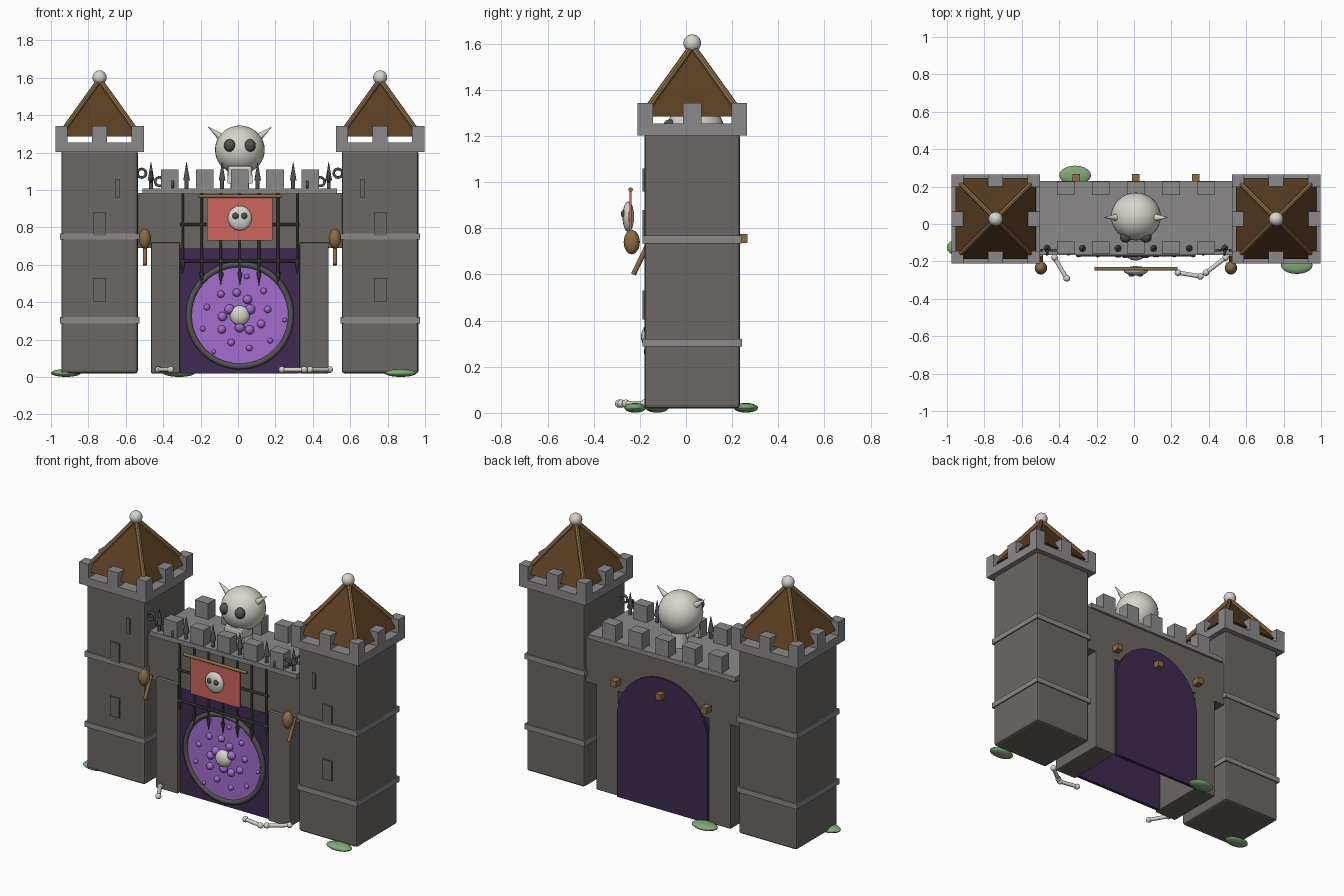
import bpy, bmesh, math
from mathutils import Vector, Matrix

if "Cube" in bpy.data.objects:
    bpy.data.objects.remove(bpy.data.objects["Cube"])

def mat(name, r, g, b):
    m = bpy.data.materials.new(name)
    m.diffuse_color = (r, g, b, 1)
    m.use_nodes = True
    m.node_tree.nodes["Principled BSDF"].inputs["Base Color"].default_value = m.diffuse_color
    return m

STONE = mat("warm stone", .15, .135, .125)
TRIM = mat("light stone", .26, .25, .25)
DARK = mat("dark violet", .05, .024, .085)
PORTAL = mat("bright violet", .37, .15, .62)
ROOF = mat("dark wood", .10, .047, .016)
WOOD = mat("light wood", .26, .15, .06)
METAL = mat("dark metal", .085, .085, .085)
BONE = mat("bone", .68, .66, .6)
RED = mat("banner red", .61, .13, .11)
GREEN = mat("moss green", .22, .40, .19)
CX = 0.01  # symmetry axis of the gatehouse

def finish(name, bm, m, smooth=False):
    me = bpy.data.meshes.new(name)
    bm.to_mesh(me)
    bm.free()
    ob = bpy.data.objects.new(name, me)
    bpy.context.collection.objects.link(ob)
    me.materials.append(m)
    if smooth:
        for p in me.polygons:
            p.use_smooth = True
        me.set_sharp_from_angle(angle=math.radians(40))
    return ob

def box(name, x0, x1, y0, y1, z0, z1, m, bevel=0):
    bm = bmesh.new()
    bmesh.ops.create_cube(bm, size=1)
    for v in bm.verts:
        v.co = ((x0 + x1) / 2 + v.co.x * (x1 - x0), (y0 + y1) / 2 + v.co.y * (y1 - y0),
                (z0 + z1) / 2 + v.co.z * (z1 - z0))
    if bevel:
        bmesh.ops.bevel(bm, geom=bm.edges[:], offset=bevel, segments=2, profile=.5, affect='EDGES')
    return finish(name, bm, m)

def ball(name, loc, r, m, seg=20):
    r = r if isinstance(r, tuple) else (r, r, r)
    bm = bmesh.new()
    bmesh.ops.create_uvsphere(bm, u_segments=seg, v_segments=seg // 2 + 2, radius=1,
                              matrix=Matrix.Translation(loc) @ Matrix.Diagonal((*r, 1)))
    return finish(name, bm, m, True)

def rod(name, a, b, r1, r2, m, seg=10):
    a, b = Vector(a), Vector(b)
    d = b - a
    mx = Matrix.Translation((a + b) / 2) @ d.to_track_quat('Z', 'Y').to_matrix().to_4x4()
    bm = bmesh.new()
    bmesh.ops.create_cone(bm, cap_ends=True, segments=seg, radius1=r1, radius2=r2,
                          depth=d.length, matrix=mx)
    return finish(name, bm, m, True)

def ring(name, loc, r, minor, m, rot, seg=48):
    bpy.ops.mesh.primitive_torus_add(location=loc, rotation=rot, major_radius=r,
                                     minor_radius=minor, major_segments=seg, minor_segments=10)
    ob = bpy.context.object
    ob.name = name
    ob.data.materials.append(m)
    for p in ob.data.polygons:
        p.use_smooth = True

def prism(name, pts, y0, y1, m):
    bm = bmesh.new()
    f = bm.faces.new([bm.verts.new((x, y0, z)) for x, z in pts])
    ext = bmesh.ops.extrude_face_region(bm, geom=[f])
    for v in ext['geom']:
        if isinstance(v, bmesh.types.BMVert):
            v.co.y = y1
    bmesh.ops.recalc_face_normals(bm, faces=bm.faces[:])
    return finish(name, bm, m)

# Towers
TY = 0.027
for s, side in ((-1, "left"), (1, "right")):
    tx = CX + s * .75
    box(side + "_tower", tx - .205, tx + .205, TY - .207, TY + .207, .02, 1.21, STONE, .014)
    for z0, z1 in ((.287, .32), (.735, .768)):
        box(side + "_tower_band", tx - .213, tx + .213, TY - .215, TY + .215, z0, z1, TRIM)
    # crown and merlons
    box(side + "_crown", tx - .237, tx + .237, TY - .237, TY + .237, 1.203, 1.255, TRIM)
    for i in (-1, 0, 1):
        for j in (-1, 0, 1):
            if i or j:
                hx = .04 if i == 0 else .033
                hy = .04 if j == 0 else .033
                x, y = tx + i * .204, TY + j * .204
                box(side + "_crown_merlon", x - hx, x + hx, y - hy, y + hy, 1.25, 1.343, TRIM)
    # pyramid roof with corner ribs and finial
    bm = bmesh.new()
    h = .215
    base = [bm.verts.new((tx + a * h, TY + b * h, 1.285)) for a, b in ((-1, -1), (1, -1), (1, 1), (-1, 1))]
    apex = bm.verts.new((tx, TY, 1.585))
    bm.faces.new(base[::-1])
    for k in range(4):
        bm.faces.new((base[k], base[(k + 1) % 4], apex))
    finish(side + "_roof", bm, ROOF)
    for a in (-1, 1):
        for b in (-1, 1):
            rod(side + "_roof_rib", (tx + a * .222, TY + b * .222, 1.28), (tx, TY, 1.59), .014, .014, WOOD, 8)
    ball(side + "_finial", (tx, TY, 1.602), .038, BONE)
    # front window plates
    for x, w, z0, z1 in ((tx, .033, .757, .88), (tx, .033, .405, .53), (CX + s * .655, .011, .96, 1.06)):
        box(side + "_window", x - w, x + w, -.189, -.178, z0, z1, STONE)
    # torch
    x = CX + s * .508
    ball(side + "_torch_head", (x, -.235, .74), (.033, .035, .053), WOOD)
    rod(side + "_torch_handle", (x, -.228, .60), (x, -.165, .73), .011, .011, WOOD)

    # gate pillar
    xs = sorted((CX + s * .32, CX + s * .475))
    box(side + "_pillar", xs[0], xs[1], -.167, .215, .02, .72, STONE, .006)
    # loose chain on the battlement
    for k, (dx, z) in enumerate(((.525, 1.09), (.475, 1.07), (.43, 1.045), (.36, 1.03))):
        ring(side + "_chain_link", (CX + s * dx, -.14, z), .023, .007, METAL,
             (math.pi / 2, 0, 0) if k % 2 == 0 else (0, math.pi / 2, 0), 20)

# Gatehouse upper wall and battlement
box("upper_wall", CX - .545, CX + .545, -.142, .215, .69, .985, STONE)
box("battlement_floor", CX - .52, CX + .52, -.165, .23, .978, 1.008, TRIM)
for i in range(-2, 3):
    x = CX + i * .188
    for y0, y1 in ((-.16, -.09), (.155, .228)):
        box("wall_merlon", x - .047, x + .047, y0, y1, 1.0, 1.11, TRIM)
for i in range(6):
    x = CX + (i - 2.5) * .19
    rod("wall_spike", (x, -.13, 1.0), (x, -.13, 1.06), .011, .011, METAL)
    rod("wall_spike_tip", (x, -.13, 1.05), (x, -.13, 1.15), .019, .001, METAL)

# Gate panels: rectangle in front, arch at the back
box("front_gate_panel", CX - .32, CX + .32, -.145, -.125, .02, .69, DARK)
arch = [(CX - .32, .02), (CX + .32, .02)]
arch += [(CX + .32 * math.cos(math.pi * k / 24), .54 + .32 * math.sin(math.pi * k / 24)) for k in range(25)]
prism("back_gate_panel", arch, .205, .226, DARK)
for x in (-.32, 0, .32):
    box("back_beam_end", CX + x - .02, CX + x + .02, .2, .266, .737, .775, WOOD)

# Portal with spiral of bubbles
ring("portal_ring", (CX, -.152, .33), .273, .016, METAL, (math.pi / 2, 0, 0))
rod("portal_disc", (CX, -.14, .33), (CX, -.155, .33), .27, .27, PORTAL, 48)
for arm in range(3):
    for k in range(7):
        a = math.radians(150 + 34 * k + 120 * arm)
        r = .064 + .0294 * k
        ball("portal_bubble", (CX + r * math.cos(a), -.156, .33 + r * math.sin(a)), .027 - .0025 * k, PORTAL, 12)
ball("portal_core", (CX, -.16, .33), (.053, .035, .053), BONE)

# Raised portcullis
for i in range(-3, 4):
    x = CX + i * .102
    low = .56 if abs(i) < 3 else .62
    rod("portcullis_bar", (x, -.166, low), (x, -.166, .985), .007, .007, METAL, 8)
    rod("portcullis_point", (x, -.166, low), (x, -.166, low - .07), .013, .001, METAL, 8)
for z in (.62, .815):
    rod("portcullis_crossbar", (CX - .32, -.166, z), (CX + .32, -.166, z), .008, .008, METAL, 8)

# Banner
rod("banner_pole", (CX - .222, -.24, .967), (CX + .222, -.24, .967), .01, .01, WOOD)
box("banner_cloth", CX - .175, CX + .175, -.244, -.236, .73, .965, RED)
ball("banner_skull", (CX, -.25, .85), (.064, .025, .066), BONE)
for s in (-1, 1):
    ball("banner_skull_eye", (CX + s * .023, -.27, .862), (.017, .012, .017), METAL, 12)

# Large horned skull
ball("skull", (CX, .04, 1.215), (.133, .128, .13), BONE, 32)
box("skull_jaw", CX - .065, CX + .065, -.065, .05, 1.06, 1.13, BONE, .012)
for i in range(4):
    x = CX + (i - 1.5) * .036
    box("skull_tooth", x - .013, x + .013, -.07, -.045, 1.035, 1.08, BONE)
rod("skull_neck", (CX, .05, 1.0), (CX, .05, 1.11), .05, .05, BONE, 16)
for s in (-1, 1):
    ball("skull_eye", (CX + s * .054, -.07, 1.238), (.031, .03, .034), METAL)
    rod("skull_horn", (CX + s * .085, .035, 1.27), (CX + s * .17, .035, 1.338), .025, .001, BONE, 12)

# Scattered bones
for a, b in (((-.425, -.18), (-.36, -.29)), ((.235, -.26), (.355, -.28)), ((.385, -.26), (.49, -.18))):
    rod("bone_shaft", (*a, .04), (*b, .04), .012, .012, BONE)
    for p in (a, b):
        ball("bone_end", (*p, .04), .018, BONE, 12)

# Moss patches
for x, y, rx, ry in ((-.315, .26, .085, .052), (.87, -.22, .085, .047), (-.92, -.125, .08, .05)):
    ball("moss_patch", (x, y, .022), (rx, ry, .021), GREEN)
